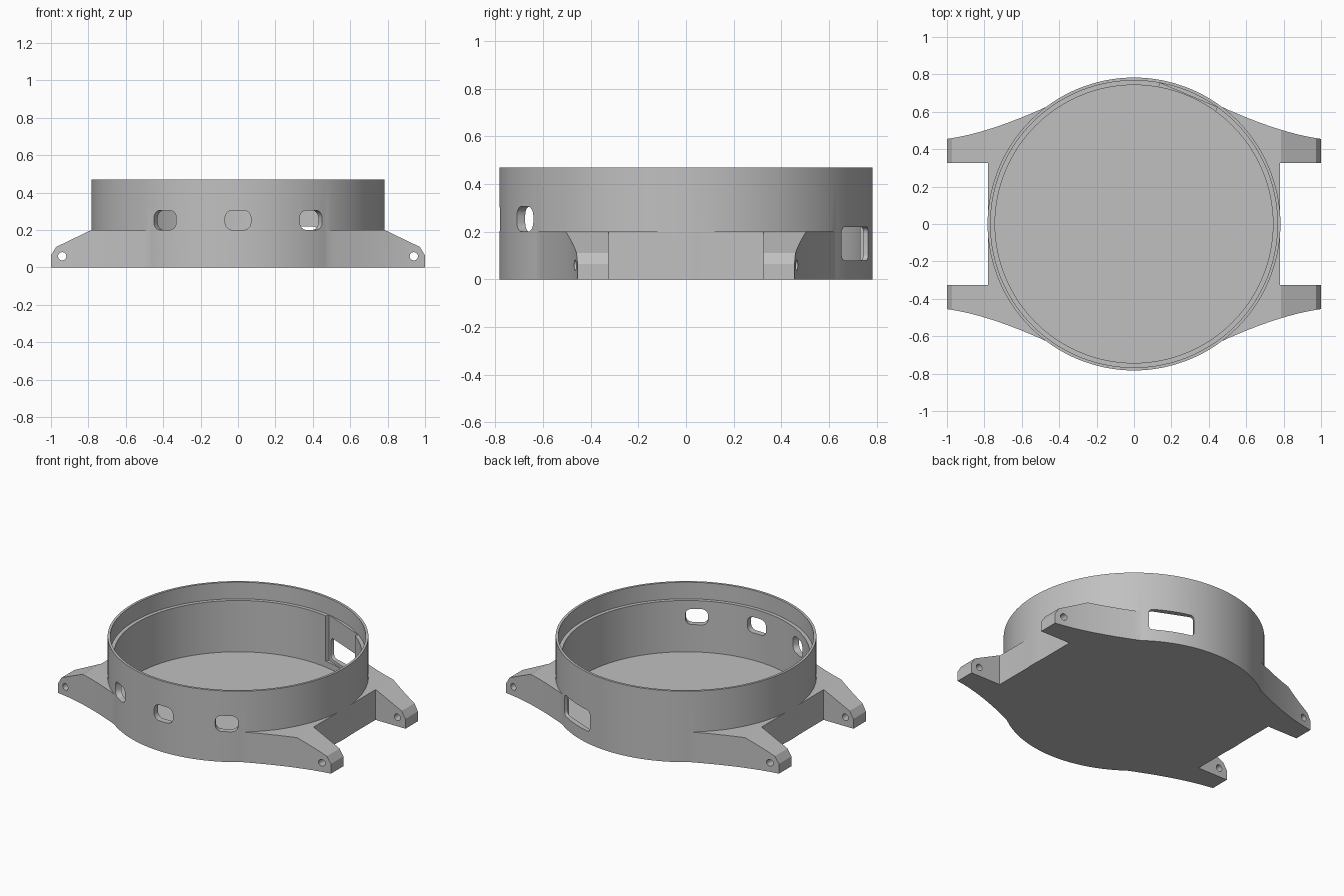
import bpy, bmesh
from math import sin, cos, pi, radians
from mathutils import Matrix, Vector

if "Cube" in bpy.data.objects:
    bpy.data.objects.remove(bpy.data.objects["Cube"], do_unlink=True)

OUTER, RIM, INNER = 0.783, 0.767, 0.743
HEIGHT, LEDGE, FLOOR, LUG_TOP = 0.47, 0.36, 0.02, 0.2

metal = bpy.data.materials.new("case_grey")
metal.use_nodes = True
grey = (0.53, 0.53, 0.53, 1)
metal.diffuse_color = grey
metal.node_tree.nodes["Principled BSDF"].inputs["Base Color"].default_value = grey


def prism(name, pts, lo, hi, matrix=Matrix()):
    """Extrude a closed outline along local z."""
    bm = bmesh.new()
    face = bm.faces.new([bm.verts.new((x, y, lo)) for x, y in pts])
    ext = bmesh.ops.extrude_face_region(bm, geom=[face])["geom"]
    moved = [v for v in ext if isinstance(v, bmesh.types.BMVert)]
    bmesh.ops.translate(bm, verts=moved, vec=(0, 0, hi - lo))
    bmesh.ops.recalc_face_normals(bm, faces=bm.faces)
    bm.transform(matrix)
    mesh = bpy.data.meshes.new(name)
    bm.to_mesh(mesh)
    bm.free()
    mesh.materials.append(metal)
    obj = bpy.data.objects.new(name, mesh)
    bpy.context.collection.objects.link(obj)
    return obj


def combine(target, tool, operation):
    """Apply a boolean and discard the tool."""
    mod = target.modifiers.new("combine", "BOOLEAN")
    mod.object, mod.operation, mod.solver = tool, operation, "EXACT"
    bpy.context.view_layer.objects.active = target
    bpy.ops.object.modifier_apply(modifier=mod.name)
    bpy.data.objects.remove(tool, do_unlink=True)


def circle(r, n=128, cx=0, cy=0):
    return [(cx + r * cos(2 * pi * i / n), cy + r * sin(2 * pi * i / n)) for i in range(n)]


def rounded(w, h, cy, r, n=6):
    pts = []
    for k, (sx, sy) in enumerate([(1, 1), (-1, 1), (-1, -1), (1, -1)]):
        for i in range(n + 1):
            a = pi / 2 * (k + i / n)
            pts.append((sx * (w / 2 - r) + r * cos(a), cy + sy * (h / 2 - r) + r * sin(a)))
    return pts


def radial(angle):
    """Local x runs along the wall, y is up, z points outward."""
    a = radians(angle)
    return Matrix(((-sin(a), cos(a), 0), (0, 0, 1), (cos(a), sin(a), 0))).transposed().to_4x4()


# Lug plate: one corner with a sweeping outer edge, mirrored to four
start, bend, end = Vector((1.0, 0.455)), Vector((0.78, 0.485)), Vector((0.47, 0.626))
sweep = [start * (1 - t) ** 2 + bend * 2 * t * (1 - t) + end * t * t
         for t in (i / 16 for i in range(17))]
corner = [(0.78, 0.325), (1.05, 0.325), (1.05, 0.455)] + [tuple(p) for p in sweep]
outline = []
for sx, sy in [(1, 1), (-1, 1), (-1, -1), (1, -1)]:
    quarter = [(sx * x, sy * y) for x, y in corner]
    outline += quarter if sx * sy > 0 else quarter[::-1]
lugs = prism("lugs", outline, 0, LUG_TOP)

# Sloping tops and chamfered tips of the lugs
half = [(1, -0.1), (1, 0.065), (0.972, 0.11), (0.785, LUG_TOP), (0.7, 0.3)]
side = half + [(-x, z) for x, z in reversed(half)]
combine(lugs, prism("side_profile", side, -1, 1, radial(90)), "INTERSECT")

# Strap pin holes
for x in (-0.94, 0.94):
    combine(lugs, prism("pin_hole", circle(0.022, 24, x, 0.06), -1, 1, radial(90)), "DIFFERENCE")

# Round barrel with stepped cavity
case = prism("watch_case", circle(OUTER), 0, HEIGHT)
combine(case, lugs, "UNION")
combine(case, prism("cavity", circle(INNER), FLOOR, 0.6), "DIFFERENCE")
combine(case, prism("glass_seat", circle(RIM), LEDGE, 0.6), "DIFFERENCE")

# Button openings along the front
for angle in (-120, -90, -60):
    combine(case, prism("button_hole", rounded(0.138, 0.105, 0.253, 0.04), 0.5, 1, radial(angle)),
            "DIFFERENCE")

# Rear port with a flat pocket on the inside
PORT = 67
pocket = [(-0.165, 0.06), (0.165, 0.06), (0.165, LEDGE + 0.02), (-0.165, LEDGE + 0.02)]
combine(case, prism("pocket", pocket, 0.5, 0.748, radial(PORT)), "DIFFERENCE")
combine(case, prism("port", rounded(0.285, 0.14, 0.15, 0.025), 0.5, 1, radial(PORT)), "DIFFERENCE")

# Smooth round walls, crisp edges
bpy.ops.object.select_all(action="DESELECT")
case.select_set(True)
bpy.context.view_layer.objects.active = case
bpy.ops.object.shade_smooth_by_angle(angle=radians(25))
